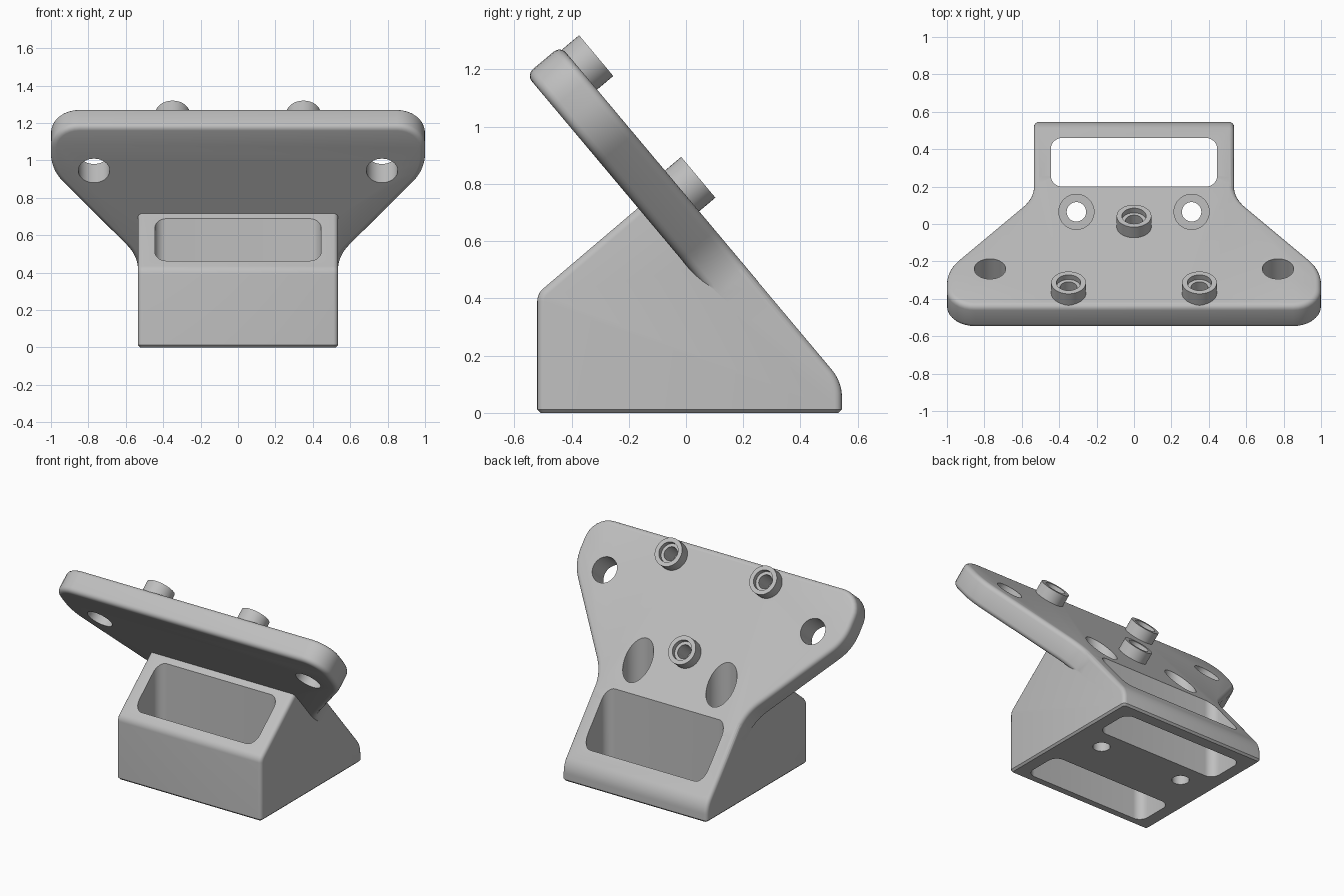
import bpy, bmesh, math
from mathutils import Vector, Matrix

if "Cube" in bpy.data.objects:
    bpy.data.objects.remove(bpy.data.objects["Cube"])

grey = bpy.data.materials.new("light_grey")
grey.diffuse_color = (0.52, 0.52, 0.52, 1)
grey.use_nodes = True
grey.node_tree.nodes["Principled BSDF"].inputs["Base Color"].default_value = grey.diffuse_color

# The sloped plate leans 50 degrees: u runs up the slope, n is its outward normal
S, C = math.sin(math.radians(50)), math.cos(math.radians(50))
N0, N1 = 0.332, 0.488


def slope(x, u, n):
    return Vector((x, -C * u + S * n, S * u + C * n))


def side(y, z, x):
    return Vector((x, y, z))


def plan(x, y, z):
    return Vector((x, y, z))


def rounded(corners, steps=8):
    """Outline from (a, b, radius) corners."""
    pts = []
    for i, (a, b, r) in enumerate(corners):
        p = Vector((a, b))
        if r == 0:
            pts.append(p)
            continue
        d0 = (Vector(corners[i - 1][:2]) - p).normalized()
        d1 = (Vector(corners[(i + 1) % len(corners)][:2]) - p).normalized()
        half = d0.angle(d1) / 2
        centre = p + (d0 + d1).normalized() * r / math.sin(half)
        s = p + d0 * r / math.tan(half) - centre
        e = p + d1 * r / math.tan(half) - centre
        sweep = s.angle(e)
        for k in range(steps + 1):
            t = k / steps
            pts.append(centre + (s * math.sin((1 - t) * sweep)
                                 + e * math.sin(t * sweep)) / math.sin(sweep))
    return pts


def circle(a, b, r, count=40):
    return [Vector((a + r * math.cos(2 * math.pi * k / count),
                    b + r * math.sin(2 * math.pi * k / count))) for k in range(count)]


def prism(name, outline, frame, lo, hi):
    bm = bmesh.new()
    low = [bm.verts.new(frame(p.x, p.y, lo)) for p in outline]
    top = [bm.verts.new(frame(p.x, p.y, hi)) for p in outline]
    bm.faces.new(low)
    bm.faces.new(top)
    for i in range(len(low)):
        j = (i + 1) % len(low)
        bm.faces.new((low[i], low[j], top[j], top[i]))
    bmesh.ops.recalc_face_normals(bm, faces=bm.faces)
    mesh = bpy.data.meshes.new(name)
    bm.to_mesh(mesh)
    bm.free()
    mesh.materials.append(grey)
    ob = bpy.data.objects.new(name, mesh)
    bpy.context.collection.objects.link(ob)
    return ob


def bevel(ob, pick, width, segments):
    bm = bmesh.new()
    bm.from_mesh(ob.data)
    edges = [e for e in bm.edges if pick(e)]
    bmesh.ops.bevel(bm, geom=edges, offset=width, segments=segments,
                    profile=0.5, affect='EDGES', clamp_overlap=True)
    bm.to_mesh(ob.data)
    bm.free()


def combine(target, tool, operation):
    mod = target.modifiers.new(operation.lower(), 'BOOLEAN')
    mod.operation, mod.object, mod.solver = operation, tool, 'EXACT'
    bpy.context.view_layer.objects.active = target
    bpy.ops.object.modifier_apply(modifier=mod.name)
    bpy.data.objects.remove(tool)


def at_bottom(e):
    return all(v.co.z < 1e-4 for v in e.verts)


def is_sharp(e):
    return e.calc_face_angle(0) > math.radians(30)


# Wedge-shaped base block
W = 0.535
back = lambda y: (N1 - 0.0008 - S * y) / C
front = lambda y: 0.425 + 0.85 * (y + 0.51)
body = prism("bracket_body", rounded([
    (-0.52, 0, 0), (-0.52, front(-0.52), 0.06), (-0.11, front(-0.11), 0),
    (0.0, back(0.0), 0), (0.545, back(0.545), 0.15), (0.545, 0, 0)]), side, -W, W)
bevel(body, lambda e: is_sharp(e) and not at_bottom(e)
      and not all(abs(v.co.y + 0.055) < 0.06 and v.co.z > 0.6 for v in e.verts), 0.025, 4)
bevel(body, lambda e: at_bottom(e) and is_sharp(e), 0.012, 1)

# Sloped wing plate
half = [(W, 0.16, 0), (W, 0.342, 0.3), (1.0, 0.945, 0.3), (1.0, 1.264, 0.15)]
plate = prism("wing_plate", rounded(half + [(-x, u, r) for x, u, r in reversed(half)]),
              slope, N0, N1)
bevel(plate, is_sharp, 0.03, 4)
combine(body, plate, 'UNION')

# Raised bosses on the plate
bosses = [(-0.35, 1.158), (0.35, 1.158), (0.0, 0.603)]
for x, u in bosses:
    combine(body, prism("boss", circle(x, u, 0.093), slope, 0.44, 0.562), 'UNION')


def cut(outline, frame, lo, hi):
    combine(body, prism("cutter", outline, frame, lo, hi), 'DIFFERENCE')


# Stepped blind bores in the bosses
for x, u in bosses:
    cut(circle(x, u, 0.065), slope, 0.53, 0.7)
    cut(circle(x, u, 0.045), slope, 0.40, 0.7)

# Front and rear vertical pockets
for y0, y1, top in ((-0.465, -0.2, 0.74), (0.2, 0.46, 1.0)):
    cut(rounded([(-0.445, y0, 0.06), (0.445, y0, 0.06),
                 (0.445, y1, 0.06), (-0.445, y1, 0.06)]), plan, -0.2, top)

# Wing holes and counterbored mounting holes
for s in (-1, 1):
    cut(circle(s * 0.77, 0.955, 0.084), slope, 0.2, 0.7)
    cut(circle(s * 0.308, 0.065, 0.094), plan, 0.15, 1.2)
    cut(circle(s * 0.308, 0.065, 0.052), plan, -0.2, 0.5)

# Smooth the fillets and bores, keep the sharp edges
bpy.ops.object.select_all(action='DESELECT')
body.select_set(True)
bpy.context.view_layer.objects.active = body
bpy.ops.object.shade_smooth_by_angle(angle=math.radians(30))
